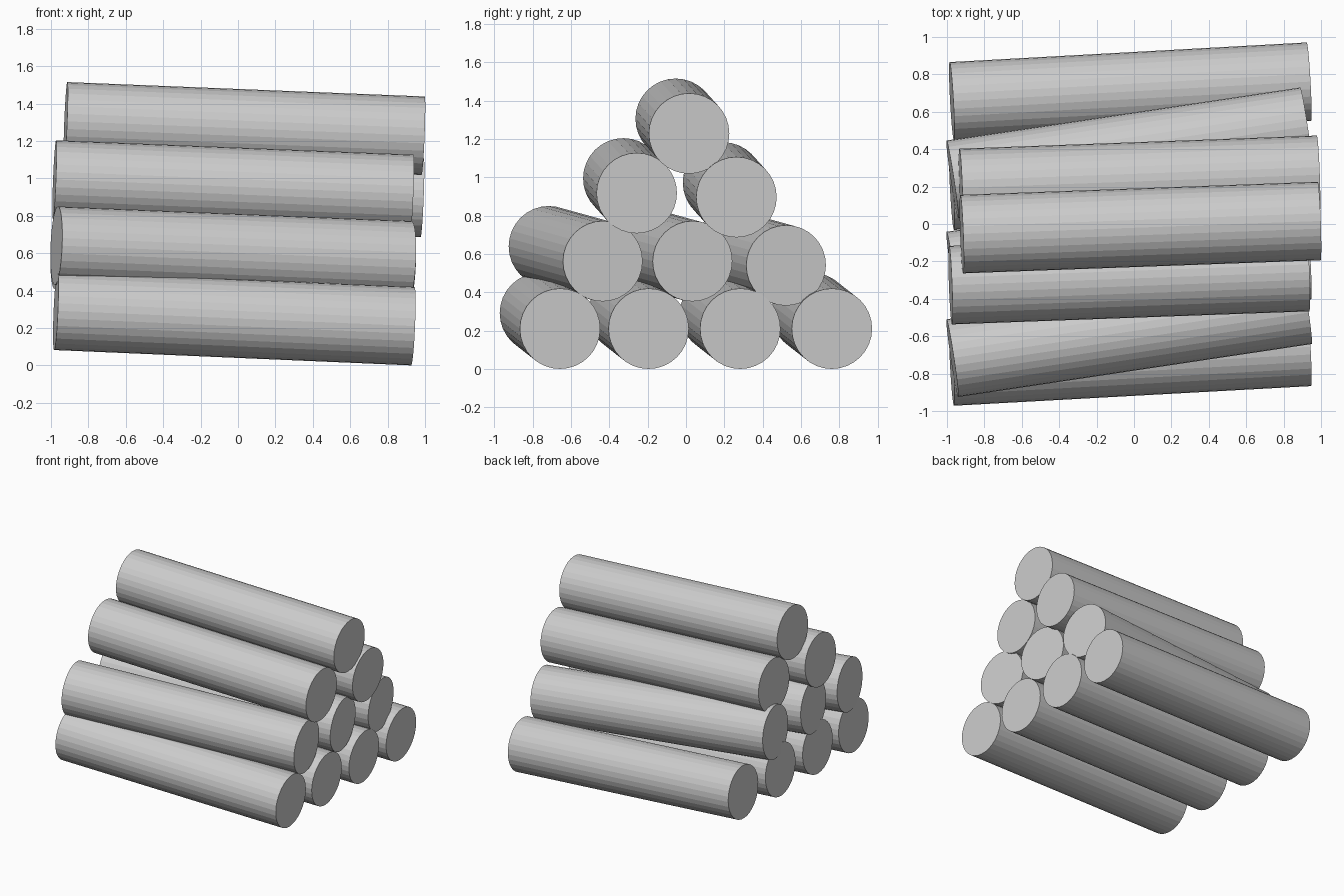
import bpy
from mathutils import Vector

if "Cube" in bpy.data.objects:
    bpy.data.objects.remove(bpy.data.objects["Cube"])

RADIUS = 0.21
SIDES = 32
LENGTH = 1.914

# Each row: log direction (left end to right end)
STRAIGHT = Vector((1.91, 0.105, -0.082))
SKEWED = Vector((1.89, 0.283, -0.078))
UPPER = Vector((1.912, 0.07, -0.077))

# Row name, direction, centres of the right-hand end faces
ROWS = [
    ("bottom", STRAIGHT, [(0.935, y, 0.21) for y in (-0.657, -0.195, 0.283, 0.761)]),
    ("second", SKEWED, [(0.92, -0.434, 0.562), (0.92, 0.034, 0.562), (0.92, 0.522, 0.54)]),
    ("third", UPPER, [(0.93, -0.257, 0.917), (0.985, 0.263, 0.896)]),
    ("top", UPPER, [(0.99, 0.016, 1.228)]),
]


def add_log(name, end, direction):
    """Flat-shaded capped cylinder ending at the given point."""
    d = direction.normalized()
    bpy.ops.mesh.primitive_cylinder_add(
        vertices=SIDES, radius=RADIUS, depth=LENGTH,
        location=Vector(end) - d * LENGTH / 2,
        rotation=d.to_track_quat('Z', 'Y').to_euler())
    bpy.context.object.name = name


# Stacked pyramid of logs
for row, direction, ends in ROWS:
    for i, end in enumerate(ends, 1):
        add_log(f"{row}_row_log_{i}", end, direction)
